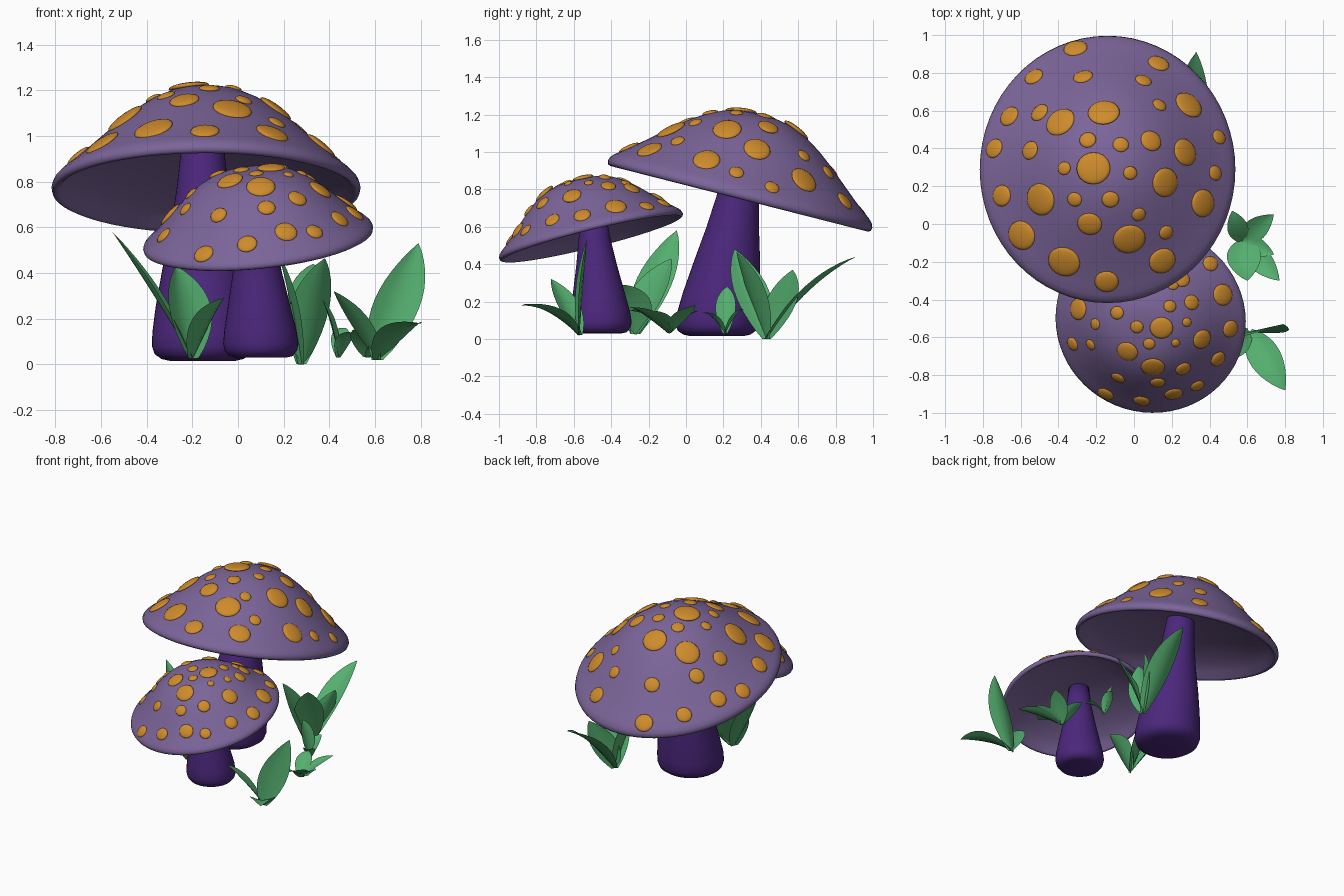
import bpy, bmesh, math
from mathutils import Vector, Matrix
from mathutils.bvhtree import BVHTree


def material(name, rgb):
    m = bpy.data.materials.new(name)
    m.diffuse_color = (*rgb, 1)
    return m


CAP = material("cap_purple", (0.20, 0.13, 0.32))
STEM = material("stem_violet", (0.07, 0.02, 0.20))
SPOT = material("spot_orange", (0.62, 0.26, 0.025))
LEAF = material("leaf_green", (0.09, 0.43, 0.16))


def finish(bm, name, mat):
    bmesh.ops.recalc_face_normals(bm, faces=bm.faces[:])
    me = bpy.data.meshes.new(name)
    bm.to_mesh(me)
    bm.free()
    ob = bpy.data.objects.new(name, me)
    bpy.context.collection.objects.link(ob)
    me.materials.append(mat)
    for p in me.polygons:
        p.use_smooth = True
    return ob


def skin_rings(bm, rings):
    # closed circular rings bridged with quads
    for a, b in zip(rings, rings[1:]):
        n = len(a)
        for i in range(n):
            j = (i + 1) % n
            bm.faces.new((a[i], a[j], b[j], b[i]))
    bm.faces.new(rings[0][::-1])
    bm.faces.new(rings[-1])


def circle_ring(bm, c, r, n=64):
    return [bm.verts.new((c[0] + r * math.cos(2 * math.pi * i / n),
                          c[1] + r * math.sin(2 * math.pi * i / n), c[2])) for i in range(n)]


# Cap half-profile (radius, height): dome, then rolled rim and hollow underside
DOME = [(0.004, .438), (.05, .435), (.10, .426), (.15, .411), (.20, .389), (.27, .349),
        (.35, .295), (.44, .228), (.52, .168), (.60, .110), (.66, .068), (.70, .040)]
UNDER = [(.722, .018), (.73, -.004), (.725, -.022), (.71, -.029), (.695, -.020),
         (.66, .015), (.58, .06), (.45, .105), (.30, .138), (.15, .158), (.004, .165)]


def cap(name, centre, normal, scale, bulge, spots):
    bm = bmesh.new()
    dome = [(r, h + bulge * math.sin(math.pi * r / .73) ** 2) for r, h in DOME]
    skin_rings(bm, [circle_ring(bm, (0, 0, h), r) for r, h in dome + UNDER])
    q = Vector((0, 0, 1)).rotation_difference(Vector(normal))
    bm.transform(Matrix.LocRotScale(Vector(centre), q, Vector(scale)))
    bmesh.ops.recalc_face_normals(bm, faces=bm.faces[:])
    tree = BVHTree.FromBMesh(bm)
    finish(bm, name, CAP)
    # raised spots dropped onto the dome from above
    sb = bmesh.new()
    for x, y, r in spots:
        loc, nor, _, _ = tree.ray_cast(Vector((x, y, 3)), Vector((0, 0, -1)))
        if loc is None:
            continue
        rot = Vector((0, 0, 1)).rotation_difference(nor)
        m = Matrix.LocRotScale(loc, rot, Vector((r * 1.06, r, 0.009 + r * 0.11)))
        bmesh.ops.create_uvsphere(sb, u_segments=20, v_segments=10, radius=1, matrix=m)
    finish(sb, name + "_spots", SPOT)


def stem(name, rings):
    bm = bmesh.new()
    skin_rings(bm, [circle_ring(bm, (x, y, z), r, 40) for x, y, z, r in rings])
    finish(bm, name, STEM)


def leaf(bm, base, tip, width, lift=0.06, angle=None):
    # pointed blade on an arched midrib, lightly folded along it
    b, t = Vector(base), Vector(tip)
    mid = (b + t) / 2 + Vector((0, 0, lift))
    d = t - b
    a = math.atan2(d.y, d.x) + math.pi / 2 if angle is None else math.radians(angle)
    side = Vector((math.cos(a), math.sin(a), 0))
    n, rows = 12, []
    for i in range(n + 1):
        s = i / n
        p = b * (1 - s) ** 2 + mid * 2 * s * (1 - s) + t * s * s
        tan = ((mid - b) * (1 - s) + (t - mid) * s).normalized()
        w = width / 2 * (math.sin(math.pi * (0.06 + 0.94 * s ** 0.95)) ** 0.85 if s < 1 else 0.01)
        up = tan.cross(side).normalized()
        if up.z < 0:
            up = -up
        rows.append([bm.verts.new(p + side * w * k + up * w * 0.28 * abs(k) ** 1.4)
                     for k in (-1, -.5, 0, .5, 1)])
    for r0, r1 in zip(rows, rows[1:]):
        for i in range(4):
            bm.faces.new((r0[i], r0[i + 1], r1[i + 1], r1[i]))


def plant(name, leaves):
    bm = bmesh.new()
    for args in leaves:
        leaf(bm, *args)
    finish(bm, name, LEAF)


# Caps with their spots (x, y, radius seen from the top)
big_spots = [
    (-.31, .93, .06), (-.53, .78, .05), (-.27, .78, .05), (.13, .85, .055), (.05, .76, .042),
    (-.66, .57, .055), (-.5, .59, .05), (-.39, .54, .08), (-.16, .59, .08), (.135, .63, .037),
    (.29, .63, .077), (-.74, .40, .052), (-.55, .39, .05), (-.245, .445, .042), (-.07, .42, .04),
    (.09, .44, .056), (.27, .38, .073), (.45, .46, .04), (-.37, .295, .035), (-.215, .295, .085),
    (-.02, .27, .035), (.165, .22, .077), (.43, .27, .04), (-.7, .15, .057), (-.495, .13, .085),
    (-.315, .13, .038), (-.125, .13, .043), (.365, .11, .073), (-.235, 0, .062), (.025, .05, .036),
    (-.595, -.06, .078), (-.025, -.08, .082), (.17, -.045, .038), (-.37, -.2, .083),
    (.15, -.195, .07), (-.145, -.305, .06)]
small_spots = [
    (-.295, -.45, .058), (-.09, -.47, .035), (-.205, -.53, .03), (-.325, -.635, .037),
    (-.23, -.64, .03), (.015, -.545, .033), (.145, -.55, .058), (.28, -.52, .024),
    (.19, -.435, .032), (.305, -.415, .04), (.205, -.32, .03), (.25, -.29, .045),
    (.405, -.21, .04), (.47, -.375, .057), (.51, -.555, .046), (.36, -.61, .052),
    (.445, -.715, .042), (.22, -.63, .022), (.08, -.635, .03), (-.035, -.675, .055),
    (.1, -.757, .06), (.26, -.767, .04), (-.085, -.815, .036), (.125, -.84, .037),
    (.335, -.857, .036), (.21, -.9, .047), (-.15, -.9, .043), (.04, -.937, .042),
    (.1, -.15, .05), (-.1, -.2, .05), (0, -.33, .05), (-.22, -.32, .045), (.25, -.12, .04)]
cap("big_cap", (-.14, .29, .778), (0, .247, .969), (.927, 1, 1), .03, big_spots)
cap("small_cap", (.088, -.509, .555), (-.1, -.247, 1), (.693, .693, .69), .06, small_spots)

# Stems as (x, y, z, radius) rings
stem("big_stem", [(-.155, .165, .015, .14), (-.155, .165, .024, .18), (-.155, .165, .045, .21),
                  (-.155, .167, .08, .222), (-.155, .172, .14, .220), (-.155, .19, .25, .206),
                  (-.155, .22, .42, .176), (-.155, .25, .60, .140), (-.155, .28, .78, .112),
                  (-.155, .305, .93, .096), (-.155, .315, 1.0, .09)])
stem("small_stem", [(.1, -.455, .03, .11), (.1, -.455, .036, .138), (.1, -.455, .06, .158),
                    (.1, -.455, .09, .165), (.098, -.458, .15, .158), (.093, -.466, .25, .138),
                    (.085, -.478, .40, .108), (.078, -.49, .55, .083), (.07, -.5, .68, .07)])

# Leaf tufts: base, tip, width, lift, width direction
A, B, C, D, E = ((.28, .43, .0), (-.2, -.27, .025), (.57, -.09, .03), (.61, -.57, .02), (.44, .21, .03))
plant("back_tuft", [(A, (.33, .91, .44), .18, .10), (A, (.38, .27, .465), .20, .05, 30),
                    (A, (.18, .26, .48), .19, .04, 95), (A, (.39, .57, .37), .19, .05, 60)])
plant("left_tuft", [(B, (-.55, -.05, .58), .20, .02, 85), (B, (-.27, -.08, .43), .26, .04, 45),
                    (B, (-.06, -.33, .29), .22, .06)])
plant("side_tuft", [(C, (.60, -.30, .15), .18, .06), (C, (.74, .05, .18), .12, .02),
                    (C, (.77, -.30, .17), .13, .04), (C, (.74, -.16, .15), .10, .02),
                    (C, (.52, .07, .15), .11, .04)])
plant("front_tuft", [(D, (.79, -.53, .53), .21, .02, 5), (D, (.42, -.72, .32), .15, .03),
                     (D, (.80, -.88, .18), .17, .08)])
plant("small_tuft", [(E, (.37, .22, .28), .11, .05, 80), (E, (.50, .09, .14), .08, .05),
                     (E, (.46, .31, .16), .08, .05)])
